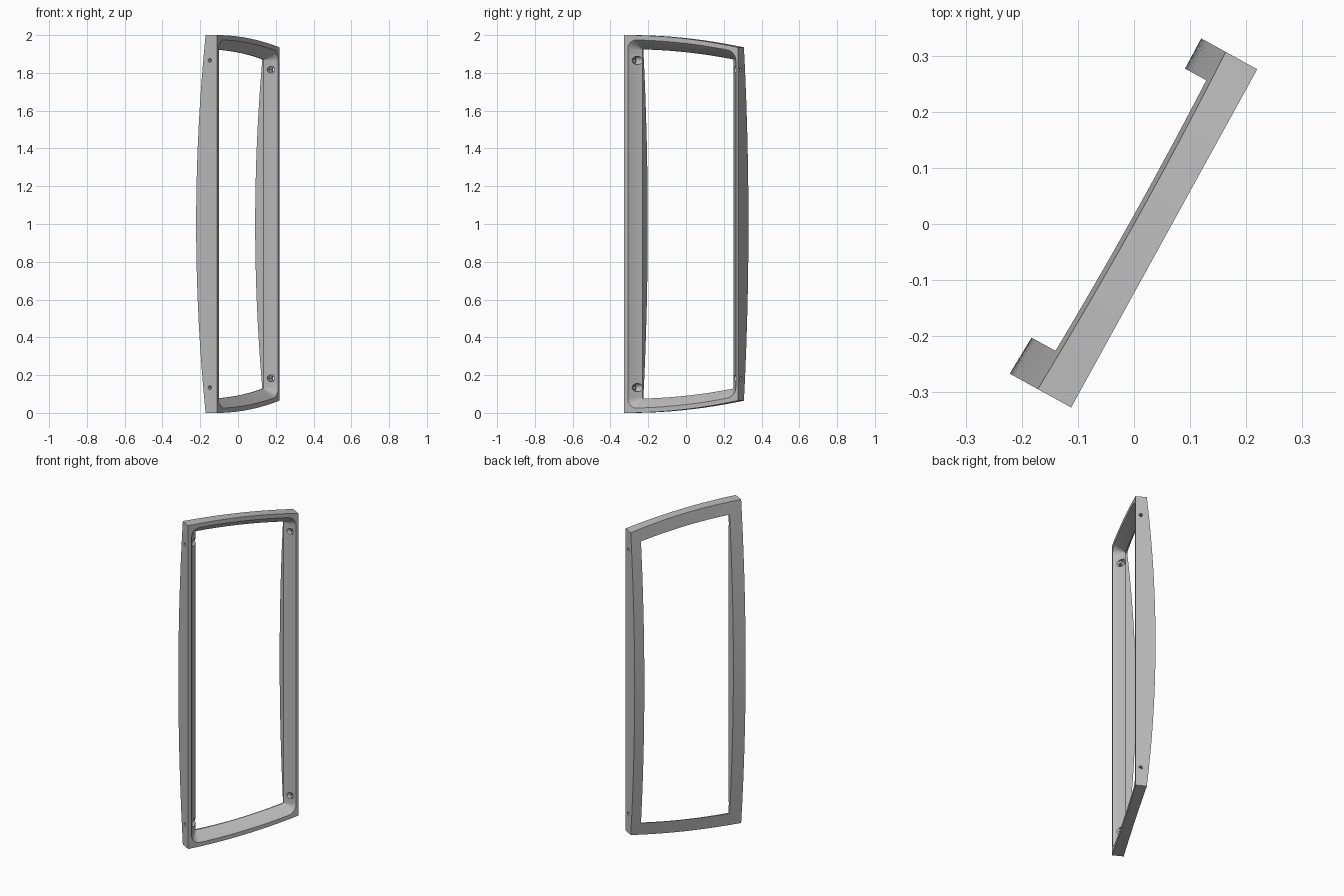
import bpy, bmesh, math
from mathutils import Vector, Matrix

cube = bpy.data.objects.get("Cube")
if cube:
    bpy.data.objects.remove(cube, do_unlink=True)

W = 0.688                                   # width of the frame
ORIGIN = Vector((-0.112, -0.327, 0))        # lower front corner
U = Vector((0.482, 0.876, 0)).normalized()  # across the width
V = Vector((-U.y, U.x, 0))                  # towards the back

grey = bpy.data.materials.new("plain_grey")
grey.use_nodes = True
grey.diffuse_color = (0.5, 0.5, 0.5, 1)
grey.node_tree.nodes["Principled BSDF"].inputs["Base Color"].default_value = (0.5, 0.5, 0.5, 1)


def place(u, v, z):
    return ORIGIN + U * u + V * v + Vector((0, 0, z))


def back_depth(u, z):
    """Bowed back surface, deepest at mid height."""
    t = u / W
    return 0.125 - 0.011 * t - 0.057 * (z - 1) ** 2 - 0.02 * t * (1 - t)


def outline(left, right, ends, radius, depth, side=24, arc=6):
    """Rounded outline with bowed top and bottom edges, inset per side."""
    u0, u1, h = left, W - right, 1 - ends
    r = radius
    corners = [(u1 - r, h - r, 0), (u0 + r, h - r, 1), (u0 + r, r - h, 2), (u1 - r, r - h, 3)]
    flat = []
    for i, (cu, cw, q) in enumerate(corners):
        for k in range(arc + 1):
            a = (q + k / arc) * math.pi / 2
            flat.append(Vector((cu + r * math.cos(a), cw + r * math.sin(a))))
        nu, nw, nq = corners[(i + 1) % 4]
        a = nq * math.pi / 2
        end = Vector((nu + r * math.cos(a), nw + r * math.sin(a)))
        start = flat[-1].copy()
        flat += [start.lerp(end, k / side) for k in range(1, side)]
    points = []
    for u, w in flat:
        half = 1 - 0.065 * (u / W) ** 2 - ends
        z = 1 + w * half / h
        points.append(place(u, back_depth(u, z) if depth is None else depth, z))
    return points


# Frame: closed loop of outlines from front rim, through the opening, to the back
rings = [
    outline(0, 0, 0, 0, 0),
    outline(0.022, 0.014, 0.025, 0.05, 0),
    outline(0.027, 0.018, 0.037, 0.045, 0.012),
    outline(0.075, 0.061, 0.075, 0.004, 0.062),
    outline(0.075, 0.061, 0.075, 0.004, None),
    outline(0, 0, 0, 0, None),
]
bm = bmesh.new()
loops = [[bm.verts.new(p) for p in ring] for ring in rings]
n = len(loops[0])
for a, b in zip(loops, loops[1:] + loops[:1]):
    for i in range(n):
        j = (i + 1) % n
        bm.faces.new((a[i], a[j], b[j], b[i]))
bmesh.ops.remove_doubles(bm, verts=bm.verts, dist=0.00005)
bmesh.ops.recalc_face_normals(bm, faces=bm.faces)
mesh = bpy.data.meshes.new("frame")
bm.to_mesh(mesh)
bm.free()
mesh.materials.append(grey)
frame = bpy.data.objects.new("frame", mesh)
bpy.context.collection.objects.link(frame)


def cut_hole(radius, u0, u1, v, z):
    """Drill a round hole across a side rail."""
    cutter_bm = bmesh.new()
    turn = Matrix((U, V, (0, 0, 1))).transposed() @ Matrix.Rotation(math.pi / 2, 3, 'Y')
    move = Matrix.Translation(place((u0 + u1) / 2, v, z)) @ turn.to_4x4()
    bmesh.ops.create_cone(cutter_bm, cap_ends=True, segments=24, radius1=radius,
                          radius2=radius, depth=u1 - u0, matrix=move)
    bmesh.ops.recalc_face_normals(cutter_bm, faces=cutter_bm.faces)
    data = bpy.data.meshes.new("hole_cutter")
    cutter_bm.to_mesh(data)
    cutter_bm.free()
    data.materials.append(grey)
    cutter = bpy.data.objects.new("hole_cutter", data)
    cutter.hide_render = True
    bpy.context.collection.objects.link(cutter)
    mod = frame.modifiers.new("hole", 'BOOLEAN')
    mod.operation, mod.solver, mod.object = 'DIFFERENCE', 'EXACT', cutter
    bpy.ops.object.modifier_apply(modifier=mod.name)
    bpy.data.objects.remove(cutter, do_unlink=True)


# Screw holes with a wider seat on the inner side of each rail
bpy.context.view_layer.objects.active = frame
frame.select_set(True)
for sign in (-1, 1):
    low, high = 1 + sign * 0.866, 1 + sign * 0.817
    cut_hole(0.022, 0.036, 0.1, 0.043, low)
    cut_hole(0.01, -0.02, 0.1, 0.043, low)
    cut_hole(0.018, 0.58, 0.664, 0.03, high)
    cut_hole(0.01, 0.58, W + 0.02, 0.03, high)

bpy.ops.object.shade_smooth_by_angle(angle=math.radians(25))
